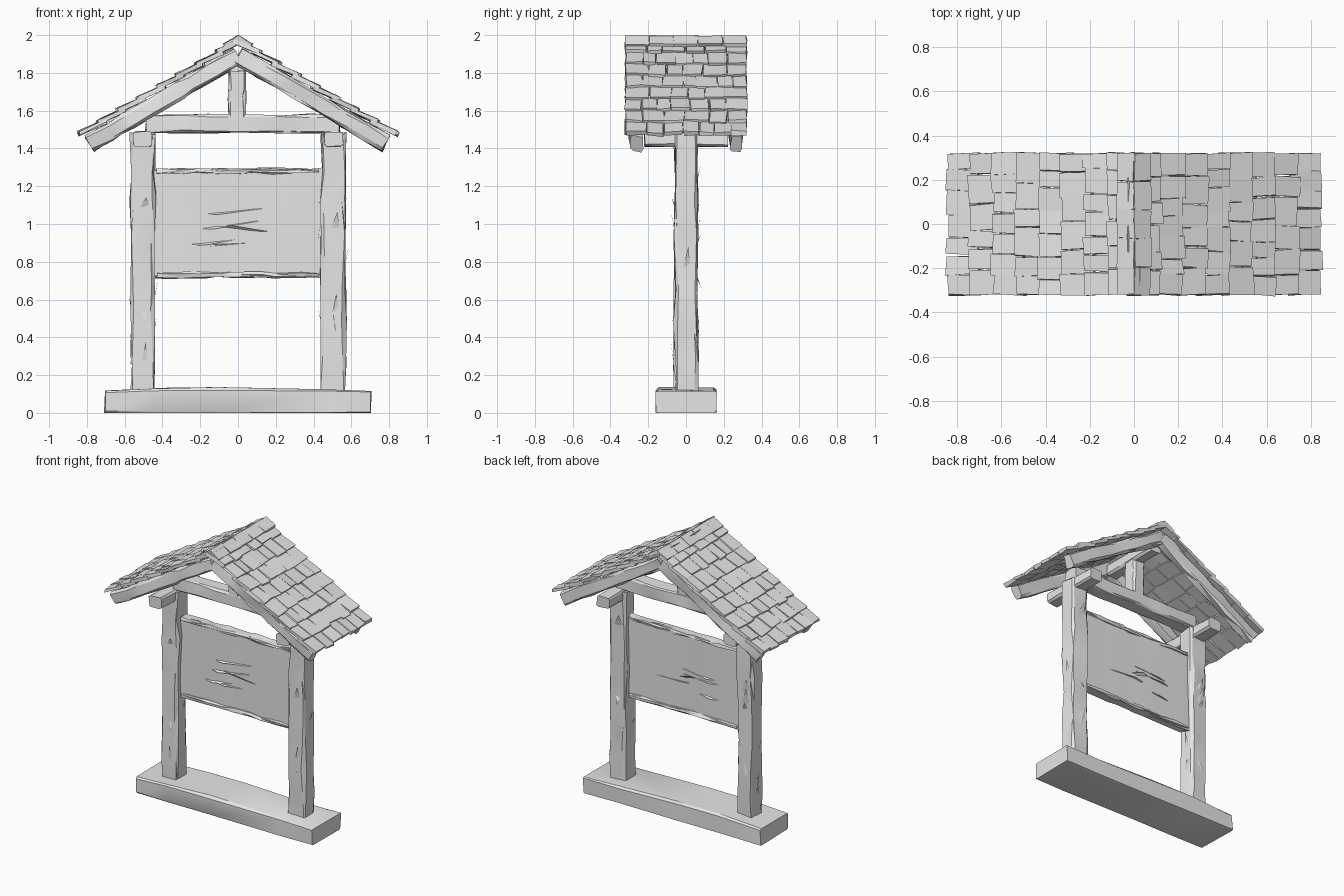
import bpy, bmesh, math, random
from mathutils import Matrix, Vector

random.seed(4)
if "Cube" in bpy.data.objects:
    bpy.data.objects.remove(bpy.data.objects["Cube"])

grey = bpy.data.materials.new("weathered_grey")
grey.use_nodes = True
grey.diffuse_color = (0.8, 0.8, 0.8, 1)
grey.node_tree.nodes["Principled BSDF"].inputs["Base Color"].default_value = (0.8, 0.8, 0.8, 1)


def finish(bm, name, smooth=None):
    bmesh.ops.recalc_face_normals(bm, faces=bm.faces)
    mesh = bpy.data.meshes.new(name)
    bm.to_mesh(mesh)
    bm.free()
    mesh.materials.append(grey)
    obj = bpy.data.objects.new(name, mesh)
    bpy.context.collection.objects.link(obj)
    if smooth:
        bpy.ops.object.select_all(action='DESELECT')
        obj.select_set(True)
        bpy.context.view_layer.objects.active = obj
        bpy.ops.object.shade_smooth_by_angle(angle=math.radians(smooth))
    return obj


def jitter(verts, amount):
    for v in verts:
        v.co += Vector([random.uniform(-amount, amount) for _ in range(3)])


def beam(name, start, end, width, height, cuts=4, rough=0.008, chamfer=0.012):
    """Rough hewn timber from start to end; width is sideways, height is upward."""
    start, end = Vector(start), Vector(end)
    axis = (end - start).normalized()
    side = Vector((0, 1, 0)) if abs(axis.y) < 0.5 else Vector((1, 0, 0))
    up = axis.cross(side)
    length = (end - start).length
    bm = bmesh.new()
    bmesh.ops.create_cube(bm, size=1)
    bmesh.ops.scale(bm, vec=(length, width, height), verts=bm.verts)
    long_edges = [e for e in bm.edges if abs(e.verts[0].co.x - e.verts[1].co.x) > length / 2]
    bmesh.ops.bevel(bm, geom=long_edges, offset=chamfer, segments=1, affect='EDGES')
    for i in range(cuts):
        x = length * ((i + 1 + random.uniform(-0.3, 0.3)) / (cuts + 1) - 0.5)
        tilt = Vector((1, random.uniform(-0.3, 0.3), random.uniform(-0.3, 0.3)))
        bmesh.ops.bisect_plane(bm, geom=bm.verts[:] + bm.edges[:] + bm.faces[:],
                               plane_co=(x, 0, 0), plane_no=tilt)
    jitter(bm.verts, rough)
    bmesh.ops.triangulate(bm, faces=[f for f in bm.faces if len(f.verts) == 4])
    m = Matrix((axis, side, up)).transposed().to_4x4()
    m.translation = (start + end) / 2
    bm.transform(m)
    return finish(bm, name, 20)


def splinters(name, x, y, low, high, count):
    """Thin pointed slivers peeling off the sides of a post."""
    bm = bmesh.new()
    for i in range(count):
        z = random.uniform(low, high)
        tall = random.uniform(0.08, 0.22)
        turn = Matrix.Rotation(math.pi / 2 * (i % 4), 3, 'Z')
        w = random.uniform(0.02, 0.05)
        out = random.uniform(0.066, 0.085)
        shape = [(0.05, -w, 0), (0.05, w, 0.02), (0.062, 0, tall * 0.4), (out, w * 0.5, tall)]
        if i % 3 == 0:
            shape = [(a, b, tall - c) for a, b, c in shape]
        verts = [bm.verts.new(turn @ Vector(p) + Vector((x, y, z))) for p in shape]
        bmesh.ops.convex_hull(bm, input=verts)
    return finish(bm, name)


# Sill on the ground, slightly humped on top
sill = beam("base_sill", (-0.705, 0, 0.06), (0.705, 0, 0.06), 0.32, 0.12, 3, 0.005)
for v in sill.data.vertices:
    if v.co.z > 0.08 and abs(v.co.x) < 0.6:
        v.co.z += 0.015 * (1 - abs(v.co.x + 0.2))
    elif v.co.z < 0.03:
        v.co.z = max(0, v.co.z - 0.005)

# Posts, with cross brackets on their heads
for label, s in (("left", 1), ("right", -1)):
    beam(label + "_post", (s * 0.505, 0, 0.1), (s * 0.505, 0, 1.48), 0.12, 0.125, 6, 0.009)
    splinters(label + "_post_splinters", s * 0.505, 0, 0.15, 1.2, 14)
    beam(label + "_post_bracket", (s * 0.505, -0.22, 1.45), (s * 0.505, 0.22, 1.45), 0.1, 0.08, 2, 0.004)

# Notice board
bm = bmesh.new()
bmesh.ops.create_cube(bm, size=1)
bmesh.ops.scale(bm, vec=(0.9, 0.05, 0.57), verts=bm.verts)
for k in range(7):
    bmesh.ops.bisect_plane(bm, geom=bm.verts[:] + bm.edges[:] + bm.faces[:],
                           plane_co=(0.11 * (k - 3), 0, 0),
                           plane_no=(1, 0, random.uniform(-0.25, 0.25)))
for v in bm.verts:
    v.co += Vector((0, random.uniform(-0.008, 0.008), 1.005 + random.uniform(-0.012, 0.012)))
finish(bm, "notice_board", 30)
beam("board_top_rail", (-0.43, 0, 1.28), (0.43, 0, 1.28), 0.07, 0.025, 7, 0.006, 0.006)
beam("board_bottom_rail", (-0.43, 0, 0.73), (0.43, 0, 0.73), 0.07, 0.025, 7, 0.006, 0.006)

# Cracks raised across the board
for s in (1, -1):
    bm = bmesh.new()
    for k in range(5):
        x, z = random.uniform(-0.35, 0), random.uniform(0.85, 1.15)
        long, rise = random.uniform(0.2, 0.4), random.uniform(-0.06, 0.06)
        pts = [(x, 0.02, z), (x, 0.02, z + 0.012), (x + long, 0.02, z + rise), (x + 0.08, 0.036, z + 0.008)]
        bmesh.ops.convex_hull(bm, input=[bm.verts.new((a, s * b, c)) for a, b, c in pts])
    finish(bm, "back_board_cracks" if s > 0 else "front_board_cracks")

# Roof frame: tie beam, king post, ridge beam and rafters
SLOPE = 0.59
PITCH = math.atan(SLOPE)
beam("tie_beam", (-0.49, 0, 1.53), (0.54, 0, 1.53), 0.11, 0.1, 5, 0.007)
beam("king_post", (-0.005, 0, 1.57), (-0.005, 0, 1.84), 0.1, 0.09, 2, 0.005)
beam("ridge_beam", (0, -0.22, 1.85), (0, 0.22, 1.85), 0.09, 0.08, 2, 0.004)
for s in (1, -1):
    for y in (-0.265, 0.265):
        beam("rafter", (0, y, 1.89), (s * 0.785, y, 1.89 - SLOPE * 0.785), 0.065, 0.088, 6, 0.008)


def shingle(bm, matrix, length, width, thick):
    made = bmesh.ops.create_cube(bm, size=1)["verts"]
    bmesh.ops.scale(bm, vec=(length, width, thick), verts=made)
    jitter(made, 0.005)
    bmesh.ops.transform(bm, matrix=matrix, verts=made)


# Shingle courses, each lapping the one below
ROWS, HALF = 8, 0.322
for label, s in (("left", 1), ("right", -1)):
    bm = bmesh.new()
    for row in range(ROWS):
        along = 0.965 * (row + 0.45) / ROWS
        widths = [random.uniform(0.7, 1.3) for _ in range(6 + row % 2)]
        y = -HALF
        for w in widths:
            w *= 2 * HALF / sum(widths)
            d = along + random.uniform(-0.008, 0.008)
            place = Matrix.Translation((s * d * math.cos(PITCH), y + w / 2, 1.967 - d * math.sin(PITCH)))
            lean = s * (PITCH - random.uniform(0.07, 0.13))
            place = place @ Matrix.Rotation(lean, 4, 'Y') @ Matrix.Rotation(random.uniform(-0.05, 0.05), 4, 'Z')
            shingle(bm, place, 0.155, w - 0.004, 0.022)
            y += w
    finish(bm, label + "_roof_shingles")

# Ridge caps
bm = bmesh.new()
for s in (1, -1):
    for k in range(5):
        place = Matrix.Translation((s * 0.034, HALF * (k - 2) * 0.4, 1.966))
        place = place @ Matrix.Rotation(s * PITCH, 4, 'Y')
        shingle(bm, place, 0.085, 0.125, 0.02)
finish(bm, "ridge_caps")
